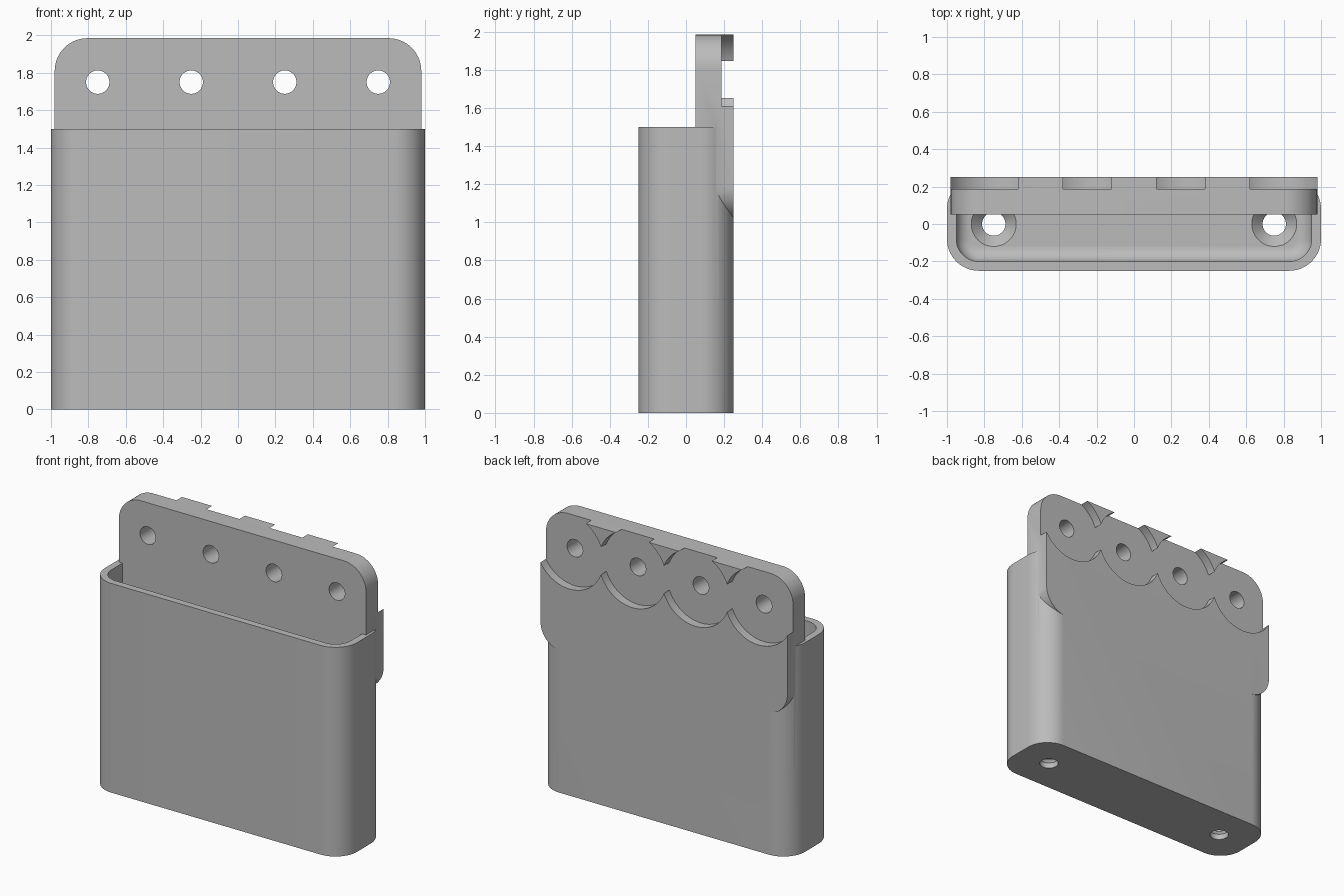
import bpy
import bmesh
import math
from mathutils import Matrix

if "Cube" in bpy.data.objects:
    bpy.data.objects.remove(bpy.data.objects["Cube"], do_unlink=True)

grey = bpy.data.materials.new("light grey")
grey.use_nodes = True
COLOUR = (0.5, 0.5, 0.5, 1)
grey.diffuse_color = COLOUR
grey.node_tree.nodes["Principled BSDF"].inputs["Base Color"].default_value = COLOUR

HOOK_X = (-0.75, -0.25, 0.25, 0.75)
HOLE_R = 0.0625


def rounded_rect(hw, hh, r, steps=14):
    """Outline of a rectangle with round corners, centred on the origin."""
    pts = []
    for k, (sx, sy) in enumerate(((1, 1), (-1, 1), (-1, -1), (1, -1))):
        for i in range(steps + 1):
            a = math.pi / 2 * (k + i / steps)
            pts.append((sx * (hw - r) + r * math.cos(a), sy * (hh - r) + r * math.sin(a)))
    return pts


def circle(r, steps=64):
    return [(r * math.cos(math.tau * i / steps), r * math.sin(math.tau * i / steps))
            for i in range(steps)]


def loft(name, layers, matrix=Matrix()):
    """Closed solid through (outline, height) layers."""
    bm = bmesh.new()
    rings = [[bm.verts.new((x, y, h)) for x, y in pts] for pts, h in layers]
    n = len(rings[0])
    for low, high in zip(rings, rings[1:]):
        for i in range(n):
            j = (i + 1) % n
            bm.faces.new((low[i], low[j], high[j], high[i]))
    bm.faces.new(rings[0][::-1])
    bm.faces.new(rings[-1])
    bm.transform(matrix)
    bmesh.ops.recalc_face_normals(bm, faces=bm.faces[:])
    mesh = bpy.data.meshes.new(name)
    bm.to_mesh(mesh)
    bm.free()
    mesh.materials.append(grey)
    obj = bpy.data.objects.new(name, mesh)
    bpy.context.collection.objects.link(obj)
    return obj


def combine(target, tool, operation):
    """Apply a boolean and discard the tool."""
    tool.hide_render = True
    mod = target.modifiers.new("shape", 'BOOLEAN')
    mod.object = tool
    mod.operation = operation
    mod.solver = 'EXACT'
    bpy.context.view_layer.objects.active = target
    bpy.ops.object.modifier_apply(modifier=mod.name)
    bpy.data.objects.remove(tool, do_unlink=True)


def along_y(x, z):
    """Turn a solid's height to run toward the front, from the given x and z."""
    return Matrix.Translation((x, 0, z)) @ Matrix.Rotation(math.pi / 2, 4, 'X')


# Open box with a hollow that is filleted around its floor
holder = loft("wall_holder", [(rounded_rect(1, 0.25, 0.17), 0),
                              (rounded_rect(1, 0.25, 0.17), 1.5)])
FLOOR, FILLET = 0.1, 0.08
layers = []
for i in range(9):
    a = math.pi / 2 * i / 8
    inset = FILLET * (1 - math.sin(a))
    layers.append((rounded_rect(0.95 - inset, 0.2 - inset, 0.12 - inset),
                   FLOOR + FILLET * (1 - math.cos(a))))
layers.append((rounded_rect(0.95, 0.2, 0.12), 1.6))
combine(holder, loft("hollow", layers), 'DIFFERENCE')

# Mounting plate through the back wall
plate = rounded_rect(0.98, 0.485, 0.175)
combine(holder, loft("mounting_plate", [(plate, -0.25), (plate, -0.05)],
                     along_y(0, 1.5)), 'UNION')

# Round recesses in the back, each with a through hole
for x in HOOK_X:
    recess = circle(0.2686, 96)
    combine(holder, loft("recess", [(recess, -0.35), (recess, -0.1875)],
                         along_y(x, 1.75)), 'DIFFERENCE')
for x in HOOK_X:
    hole = circle(HOLE_R, 48)
    combine(holder, loft("plate_hole", [(hole, -0.4), (hole, 0.02)],
                         along_y(x, 1.75)), 'DIFFERENCE')

# Countersunk holes in the floor
for x in (-0.75, 0.75):
    combine(holder, loft("floor_hole", [(circle(HOLE_R), -0.1), (circle(HOLE_R), 0.04),
                                        (circle(0.12), FLOOR), (circle(0.12), 0.2)],
                         Matrix.Translation((x, 0, 0))), 'DIFFERENCE')

bpy.ops.object.select_all(action='DESELECT')
holder.select_set(True)
bpy.context.view_layer.objects.active = holder
bpy.ops.object.shade_smooth_by_angle(angle=math.radians(30))
